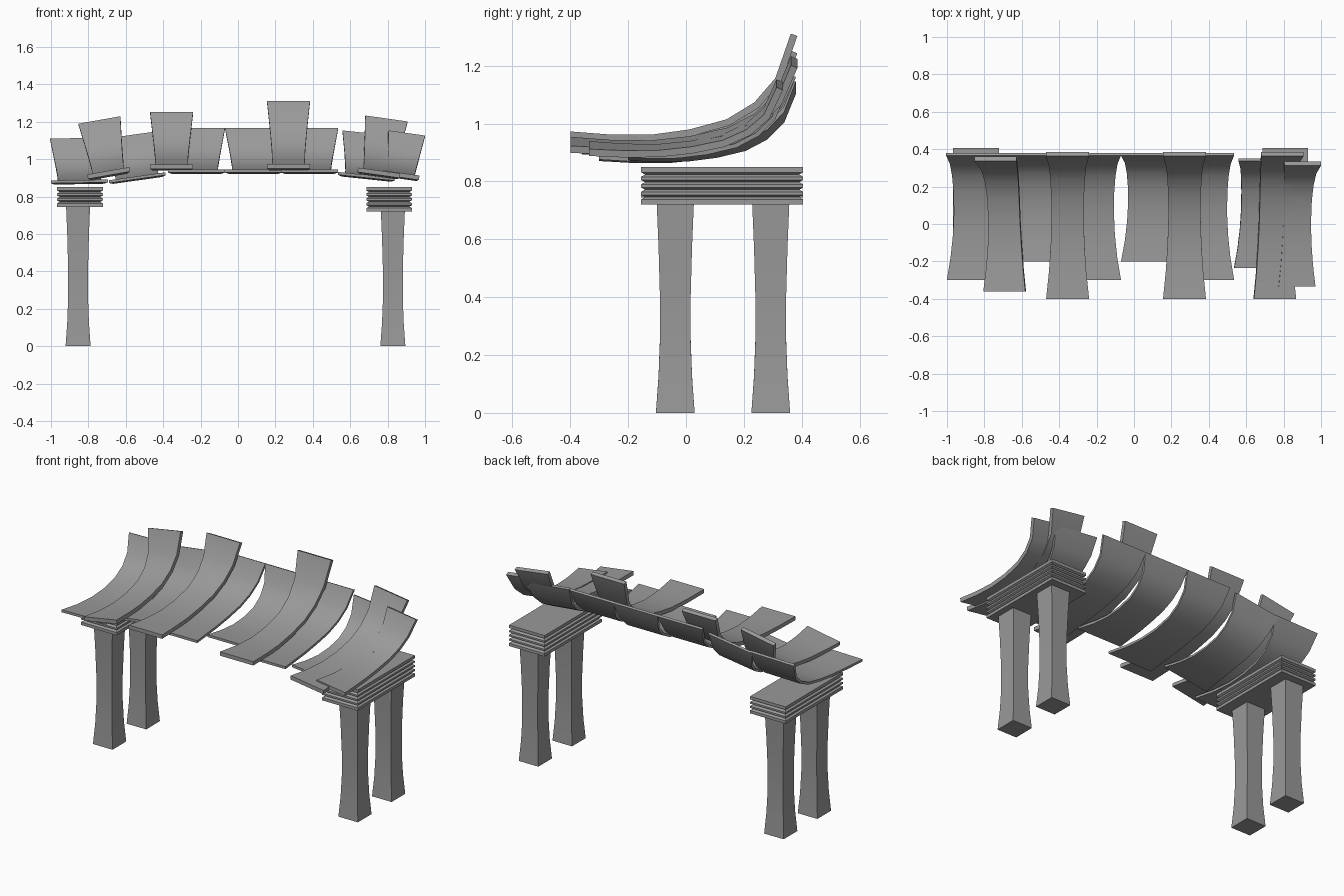
import bpy, bmesh, math
from mathutils import Matrix, Vector

cube = bpy.data.objects.get("Cube")
if cube:
    bpy.data.objects.remove(cube)

stone = bpy.data.materials.new("grey_stone")
stone.use_nodes = True
stone.diffuse_color = (0.32, 0.32, 0.32, 1)
stone.node_tree.nodes["Principled BSDF"].inputs["Base Color"].default_value = (0.32, 0.32, 0.32, 1)


def loft(name, rings, matrix=Matrix()):
    """Skin a list of four-point rings and cap both ends."""
    bm = bmesh.new()
    loops = [[bm.verts.new(matrix @ Vector(p)) for p in ring] for ring in rings]
    for a, b in zip(loops, loops[1:]):
        for i in range(4):
            j = (i + 1) % 4
            bm.faces.new((a[i], a[j], b[j], b[i]))
    bm.faces.new(loops[0])
    bm.faces.new(loops[-1])
    bmesh.ops.recalc_face_normals(bm, faces=bm.faces)
    mesh = bpy.data.meshes.new(name)
    bm.to_mesh(mesh)
    bm.free()
    obj = bpy.data.objects.new(name, mesh)
    bpy.context.collection.objects.link(obj)
    mesh.materials.append(stone)
    bpy.ops.object.select_all(action='DESELECT')
    obj.select_set(True)
    bpy.context.view_layer.objects.active = obj
    bpy.ops.object.shade_smooth_by_angle(angle=math.radians(32))
    return obj


def box_ring(cx, cy, hx, hy, z):
    return [(cx - hx, cy - hy, z), (cx + hx, cy - hy, z),
            (cx + hx, cy + hy, z), (cx - hx, cy + hy, z)]


# Underside of a roof slat: depth fraction, height fraction
CURVE = [(0, .03), (.18, 0), (.36, 0), (.53, .05), (.70, .15),
         (.83, .32), (.93, .57), (1, 1)]


def slat(name, x, z, width, front, back, height, thick, tilt):
    """Upswept slat with a waist, rolled about its lower middle."""
    pts = [Vector((front + t * (back - front), h * height)) for t, h in CURVE]
    arc = [0]
    for a, b in zip(pts, pts[1:]):
        arc.append(arc[-1] + (b - a).length)
    rings = []
    for i, p in enumerate(pts):
        d = (pts[min(i + 1, len(pts) - 1)] - pts[max(i - 1, 0)]).normalized()
        q = p + Vector((-d.y, d.x)) * thick
        if i == 0:
            q.x = p.x
        s = 2 * arc[i] / arc[-1] - 1
        w = width / 2 * (0.75 + 0.25 * s * s)
        rings.append([(-w, p.x, p.y), (w, p.x, p.y), (w, q.x, q.y), (-w, q.x, q.y)])
    roll = Matrix.Translation((x, 0, z)) @ Matrix.Rotation(math.radians(-tilt), 4, 'Y')
    loft(name, rings, roll)


# Lower roof layer: wide thin slats
for i, (x, z, front, back, tilt) in enumerate([
        (-.848, .866, -.30, .38, 1), (-.537, .886, -.20, .38, 8),
        (-.222, .921, -.30, .38, 0), (.083, .921, -.20, .38, 0),
        (.383, .921, -.30, .38, 0), (.685, .893, -.235, .35, -6)]):
    slat(f"lower_slat_{i + 1}", x, z, .305, front, back, .24, .015, tilt)

# Upper roof layer: narrow thick slats
for i, (x, z, width, front, back, height, tilt) in enumerate([
        (-.688, .905, .228, -.36, .36, .30, 10), (-.355, .938, .23, -.40, .385, .305, 0),
        (.27, .938, .23, -.40, .385, .365, 0), (.75, .906, .228, -.40, .385, .305, -8),
        (.868, .895, .198, -.335, .335, .237, -8)]):
    slat(f"upper_slat_{i + 1}", x, z, width, front, back, height, .024, tilt)

# Grooved capitals, each carried by two waisted legs
LEG = [(0, .067), (.17, .058), (.35, .053), (.55, .053), (.8, .058), (1, .064)]
for side, x, leg_x, base, layers in [("right", -.845, -.855, .745, 4),
                                     ("left", .808, .828, .72, 5)]:
    step = (.85 - base) / layers
    rings = []
    for n in range(layers):
        for f, inset in [(0, .014 if n else 0), (.3, 0), (.7, 0)]:
            rings.append(box_ring(x, .125, .122 - inset, .28 - inset, base + (n + f) * step))
    rings.append(box_ring(x, .125, .122, .28, .85))
    loft(side + "_capital", rings)
    for place, y in [("front", -.037), ("back", .293)]:
        loft(f"{side}_{place}_leg", [box_ring(leg_x, y, h, h, t * base) for t, h in LEG])
